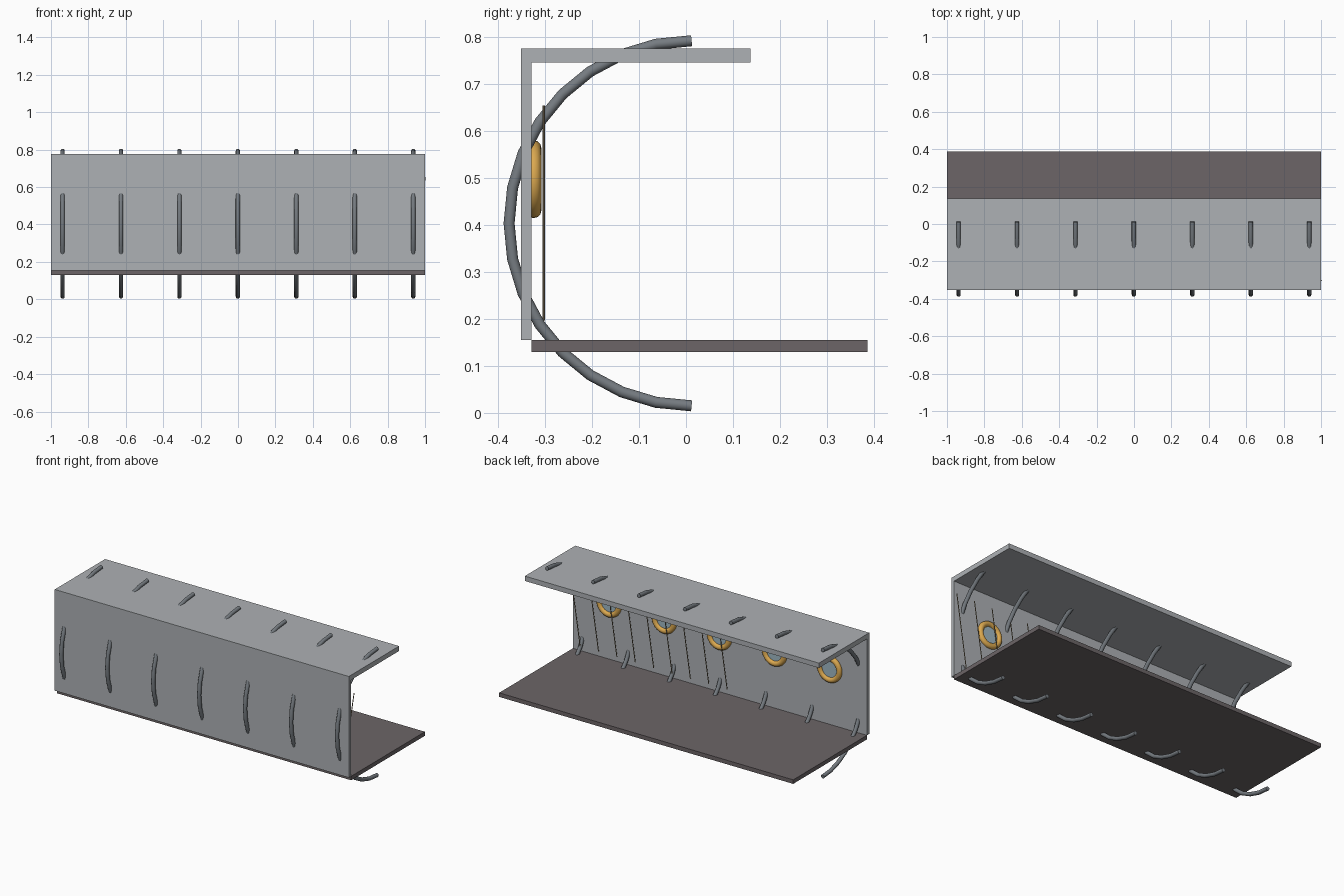
import bpy, math

if "Cube" in bpy.data.objects:
    bpy.data.objects.remove(bpy.data.objects["Cube"])


def material(name, rgb):
    m = bpy.data.materials.new(name)
    m.diffuse_color = (*rgb, 1)
    m.use_nodes = True
    m.node_tree.nodes["Principled BSDF"].inputs["Base Color"].default_value = m.diffuse_color
    return m


PANEL = material("panel_grey", (0.42, 0.44, 0.46))
FLOOR = material("floor_brown", (0.15, 0.13, 0.135))
STEEL = material("rib_steel", (0.18, 0.20, 0.22))
BRASS = material("brass", (0.72, 0.40, 0.08))
GLASS = material("glass", (0.35, 0.48, 0.55))
WIRE = material("wire_brown", (0.30, 0.24, 0.15))


def finish(name, mat, smooth=False):
    ob = bpy.context.object
    ob.name = name
    ob.data.materials.append(mat)
    if smooth:
        bpy.ops.object.shade_smooth_by_angle(angle=math.radians(40))
    return ob


def box(name, mat, y0, y1, z0, z1):
    bpy.ops.mesh.primitive_cube_add(size=1, location=(0, (y0 + y1) / 2, (z0 + z1) / 2))
    bpy.context.object.scale = (2, y1 - y0, z1 - z0)
    bpy.ops.object.transform_apply(location=False, rotation=False)
    finish(name, mat)


# Open channel of flat panels
box("side_wall", PANEL, -0.352, -0.329, 0.155, 0.747)
box("ceiling", PANEL, -0.352, 0.137, 0.747, 0.777)
box("floor", FLOOR, -0.329, 0.387, 0.13, 0.155)


# Half-hoop ribs piercing the panels
def rib(name, x, radius=0.389, tube=0.0117, steps=16):
    cu = bpy.data.curves.new(name, 'CURVE')
    cu.dimensions = '3D'
    cu.bevel_depth = tube
    cu.bevel_resolution = 4
    cu.use_fill_caps = True
    sp = cu.splines.new('POLY')
    sp.points.add(steps)
    for i, p in enumerate(sp.points):
        a = math.pi * i / steps
        p.co = (0, -radius * math.sin(a), radius * math.cos(a), 1)
    ob = bpy.data.objects.new(name, cu)
    ob.location = (x, 0.012, 0.404)
    bpy.context.collection.objects.link(ob)
    bpy.ops.object.select_all(action='DESELECT')
    ob.select_set(True)
    bpy.context.view_layer.objects.active = ob
    bpy.ops.object.convert(target='MESH')
    finish(name, STEEL, True)


for i in range(7):
    rib(f"rib_{i + 1}", -0.938 + 0.3125 * i)

# Round windows on the inner wall face
for i in range(5):
    x = -0.75 + 0.375 * i
    bpy.ops.mesh.primitive_torus_add(major_radius=0.066, minor_radius=0.017,
                                     major_segments=32, minor_segments=12,
                                     location=(x, -0.325, 0.498),
                                     rotation=(math.pi / 2, 0, 0))
    finish(f"window_ring_{i + 1}", BRASS, True)
    bpy.ops.mesh.primitive_cylinder_add(vertices=32, radius=0.064, depth=0.012,
                                        location=(x, -0.328, 0.498),
                                        rotation=(math.pi / 2, 0, 0))
    finish(f"window_glass_{i + 1}", GLASS, True)

# Thin slanted wires in front of one half of the wall
for i in range(9):
    bpy.ops.mesh.primitive_cylinder_add(vertices=8, radius=0.0025, depth=0.463,
                                        location=(-0.033 + 0.125 * i, -0.303, 0.426),
                                        rotation=(0, 0.15, 0))
    finish(f"wire_{i + 1}", WIRE, True)
